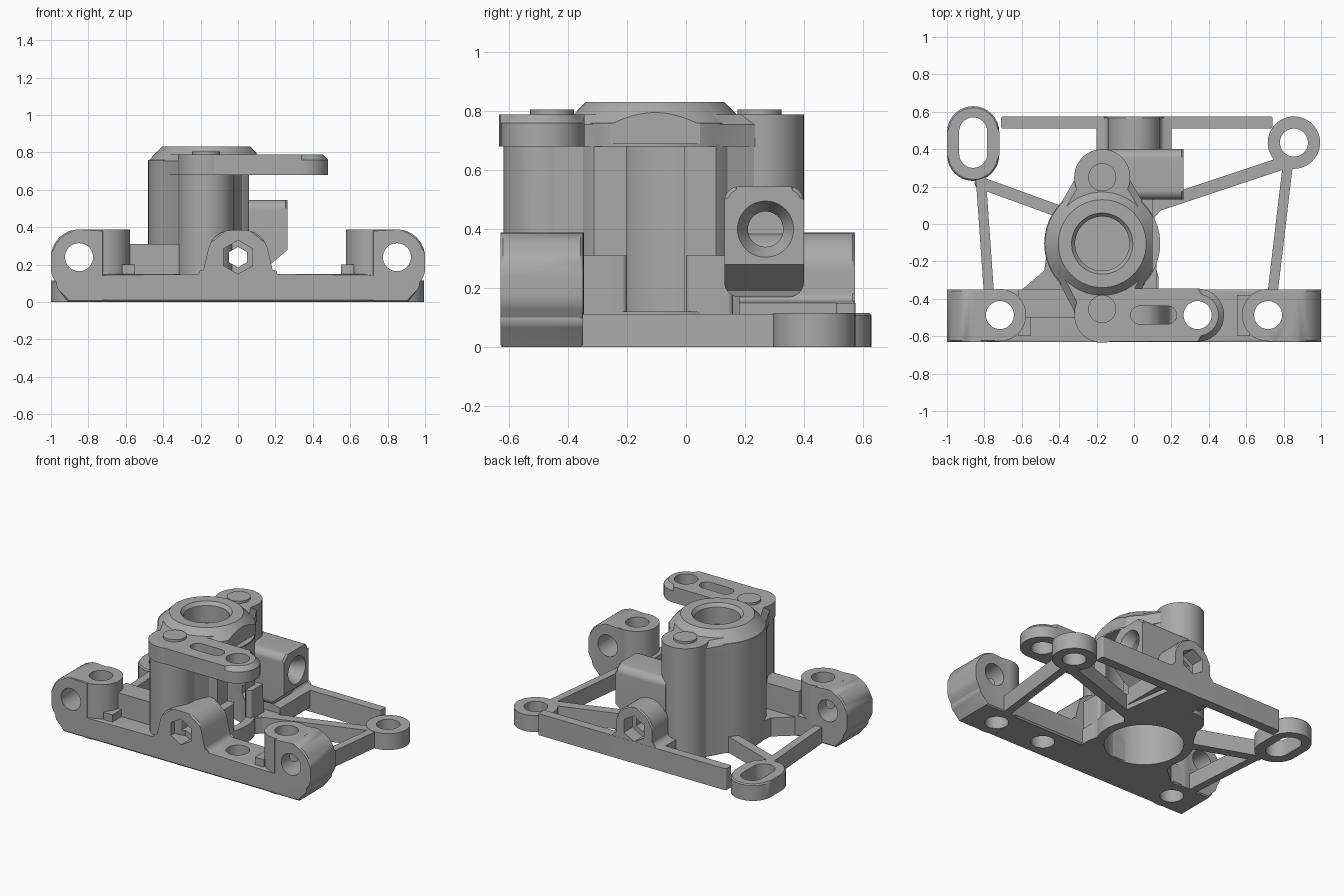
import bpy, bmesh, math
from mathutils import Vector

cube = bpy.data.objects.get("Cube")
if cube:
    bpy.data.objects.remove(cube)

grey = bpy.data.materials.new("plain grey")
grey.use_nodes = True
grey.diffuse_color = (0.4, 0.4, 0.4, 1)
grey.node_tree.nodes["Principled BSDF"].inputs["Base Color"].default_value = (0.4, 0.4, 0.4, 1)

AXES = {"X": lambda u, v, w: (w, u, v), "Y": lambda u, v, w: (u, w, v), "Z": lambda u, v, w: (u, v, w)}


def new_object(name, bm):
    bmesh.ops.recalc_face_normals(bm, faces=bm.faces[:])
    mesh = bpy.data.meshes.new(name)
    bm.to_mesh(mesh)
    bm.free()
    obj = bpy.data.objects.new(name, mesh)
    bpy.context.scene.collection.objects.link(obj)
    obj.hide_render = True
    return obj


def loft(lo, hi, a, b, axis="Z", chamfer=0, both=False):
    """Solid between two outlines, with optional chamfered caps."""
    bm = bmesh.new()
    put = AXES[axis]
    low = [bm.verts.new(put(u, v, a)) for u, v in lo]
    top = [bm.verts.new(put(u, v, b)) for u, v in hi]
    caps = [bm.faces.new(top), bm.faces.new(low)]
    for i in range(len(low)):
        j = (i + 1) % len(low)
        bm.faces.new((low[i], low[j], top[j], top[i]))
    if chamfer:
        edges = {e for f in caps[:2 if both else 1] for e in f.edges}
        bmesh.ops.bevel(bm, geom=list(edges), offset=chamfer, segments=1, affect="EDGES")
    return new_object("piece", bm)


def prism(pts, a, b, axis="Z", chamfer=0, both=False):
    return loft(pts, pts, a, b, axis, chamfer, both)


def ring(u, v, r, n=48):
    turn = math.pi / 2
    return [(u + r * math.cos(turn + 2 * math.pi * i / n), v + r * math.sin(turn + 2 * math.pi * i / n))
            for i in range(n)]


def drum(u, v, r, a, b, axis="Z", n=48, r2=None, chamfer=0):
    return loft(ring(u, v, r, n), ring(u, v, r if r2 is None else r2, n), a, b, axis, chamfer)


def rounded(corners, n=8):
    """Outline whose corners are (u, v, radius)."""
    out = []
    for i, (u, v, r) in enumerate(corners):
        p = Vector((u, v))
        d1 = (Vector(corners[i - 1][:2]) - p).normalized()
        d2 = (Vector(corners[(i + 1) % len(corners)][:2]) - p).normalized()
        if r == 0:
            out.append((u, v))
            continue
        half = d1.angle(d2) / 2
        centre = p + (d1 + d2).normalized() * (r / math.sin(half))
        s = p + d1 * (r / math.tan(half)) - centre
        e = p + d2 * (r / math.tan(half)) - centre
        for k in range(n + 1):
            q = centre + s.lerp(e, k / n).normalized() * r
            out.append((q.x, q.y))
    return out


def rect(u0, u1, v0, v1, r=0):
    return rounded([(u0, v0, r), (u1, v0, r), (u1, v1, r), (u0, v1, r)])


def slot(u0, v0, u1, v1, r, n=16):
    """Outline of a bar with round ends."""
    base = math.atan2(v1 - v0, u1 - u0)
    out = []
    for u, v, start in ((u1, v1, base - math.pi / 2), (u0, v0, base + math.pi / 2)):
        for k in range(n + 1):
            t = start + math.pi * k / n
            out.append((u + r * math.cos(t), v + r * math.sin(t)))
    return out


def box(x0, x1, y0, y1, z0, z1, r=0):
    return prism(rect(x0, x1, y0, y1, r), z0, z1)


def boolean(obj, others, operation):
    if not others:
        return
    for o in others:
        m = obj.modifiers.new("bool", "BOOLEAN")
        m.object, m.operation, m.solver = o, operation, "EXACT"
    bpy.context.view_layer.update()
    mesh = bpy.data.meshes.new_from_object(obj.evaluated_get(bpy.context.evaluated_depsgraph_get()))
    obj.modifiers.clear()
    obj.data = mesh


def part(name, pieces, cuts):
    obj = pieces[0]
    boolean(obj, pieces[1:], "UNION")
    boolean(obj, cuts, "DIFFERENCE")
    for p in pieces[1:]:
        bpy.data.objects.remove(p)
    obj.name = obj.data.name = name
    obj.data.materials.clear()
    obj.data.materials.append(grey)
    obj.hide_render = False
    bpy.ops.object.select_all(action="DESELECT")
    obj.select_set(True)
    bpy.context.view_layer.objects.active = obj
    bpy.ops.object.shade_smooth_by_angle(angle=math.radians(28))
    return obj


FY, BY = -0.63, -0.35          # front bar depth
MY = -0.487                    # front bar centre line
HX, HY = -0.17, -0.105         # hub axis

# Shared cutters: vertical bores, cross holes and nut pockets
bore = drum(HX, HY, 0.25, -0.1, 0.68, n=64)
hex_rod = drum(0, 0.24, 0.055, -1, 1, "Y", 6)
hex_front = drum(0, 0.24, 0.09, -0.7, -0.53, "Y", 6)
hex_back = drum(0, 0.24, 0.09, 0.48, 0.7, "Y", 6)
arm_hole = drum(0.34, MY, 0.075, -0.1, 1)
bar_holes = [drum(s * 0.717, MY, 0.075, -0.1, 1) for s in (-1, 1)]
cross_holes = [drum(s * 0.85, 0.24, 0.075, -1, 0, "Y") for s in (-1, 1)]
window = box(0.06, 0.5, -0.5, 0.13, 0.12, 0.68)
lid_trim = box(0.1, 0.5, -0.5, 0.5, 0.6, 1)

# Front bar with a tower at each end and a nut boss in the middle
half = [(0.14, 0.15, 0.06), (0.14, 0.385, 0.135)]
outline = [(-0.91, 0, 0), (0.91, 0, 0), (0.97, 0.08, 0.05), (0.97, 0.15, 0), (0.19, 0.15, 0.04),
           (0.135, 0.385, 0.13), (-0.135, 0.385, 0.13), (-0.19, 0.15, 0.04), (-0.97, 0.15, 0), (-0.97, 0.08, 0.05)]
pieces = [prism(rounded(outline), FY, BY, "Y", 0.01, True)]
for s in (-1, 1):
    tower = [(s * 0.717, 0, 0), (s * 0.91, 0, 0), (s, 0.15, 0.1), (s, 0.388, 0.148), (s * 0.717, 0.388, 0)]
    pieces += [prism(rounded(tower), FY, BY, "Y", 0.008, True),
               drum(s * 0.717, MY, 0.14, 0, 0.388, chamfer=0.008),
               box(min(s * 0.55, s * 0.62), max(s * 0.55, s * 0.62), FY + 0.03, BY - 0.03, 0.1, 0.2)]
part("front_bar", pieces, bar_holes + cross_holes + [arm_hole, hex_rod, hex_front])

# Wall joining the left-hand tower to the hub
part("tower_wall", [box(-0.62, -0.3, -0.5, BY, 0, 0.31, 0.01),
                    prism([(-0.61, BY - 0.01), (-0.3, -0.42), (-0.3, -0.1), (-0.46, -0.1), (-0.48, -0.25)], 0, 0.13)],
     [bore])

# Rear frame: ears, thin struts and rear rail
ear_left = prism(slot(-0.86, 0.37, -0.86, 0.49, 0.14), 0, 0.115, chamfer=0.008)
ear_right = drum(0.855, 0.435, 0.14, 0, 0.115, chamfer=0.008)
floor = prism([(-0.3, 0), (-0.3, 0.25), (-0.14, 0.4), (-0.14, 0.55), (0.14, 0.55), (0.2, 0.14), (0.08, 0)], 0, 0.11)
front_floor = prism([(-0.4, -0.45), (0.13, -0.45), (0.13, -0.28), (0.08, -0.1), (-0.4, -0.1)], 0, 0.11)
pieces = [drum(HX, HY, 0.308, 0, 0.12), floor, front_floor, ear_left, ear_right,
          box(-0.71, 0.74, 0.51, 0.575, 0, 0.15, 0.01)]
for x0, y0, x1, y1, w in ((-0.82, 0.26, -0.775, -0.38, 0.027), (-0.82, 0.22, -0.38, 0.06, 0.032),
                          (0.825, 0.34, 0.74, -0.38, 0.027), (0.78, 0.32, 0.06, 0.08, 0.034)):
    pieces.append(prism(slot(x0, y0, x1, y1, w), 0, 0.112, chamfer=0.008))
ear_slot = prism(slot(-0.86, 0.375, -0.86, 0.495, 0.075), -0.1, 0.3)
ear_hole = drum(0.855, 0.435, 0.075, -0.1, 0.3)
part("rear_frame", pieces, [bore, ear_slot, ear_hole])

# Rear nut boss
boss = [(-0.2, 0.03, 0), (0.2, 0.03, 0), (0.2, 0.15, 0), (0.14, 0.16, 0.03), (0.14, 0.388, 0.135),
        (-0.14, 0.388, 0.135), (-0.14, 0.16, 0.03), (-0.2, 0.15, 0)]
part("rear_boss", [prism(rounded(boss), 0.18, 0.574, "Y", 0.008)], [bore, hex_rod, hex_back])

# Hub body with a front and a rear lobe
pieces = [drum(HX, HY, 0.31, 0, 0.69, n=64)]
for s, y in ((-1, -0.47), (1, 0.25)):
    inner = HY + s * 0.15
    pieces += [drum(HX, y, 0.15, 0, 0.71),
               prism([(HX - 0.14, y), (HX - 0.26, inner), (HX + 0.23, inner), (HX + 0.14, y)], 0, 0.7)]
pieces += [box(-0.04, 0.055, -0.38, -0.15, 0, 0.31)]
part("hub_body", pieces, [bore, window, hex_rod])

# Ledges beside the hub window
part("window_ledges", [box(0.02, 0.12, -0.38, -0.2, 0, 0.31, 0.02), box(0.02, 0.1, 0, 0.16, 0, 0.31, 0.02)],
     [bore, hex_rod])

# Hub lid with sloped rim and chamfered lobes
pieces = [drum(HX, HY, 0.31, 0.68, 0.76, n=64), drum(HX, HY, 0.31, 0.755, 0.832, n=64, r2=0.235)]
for s, y in ((-1, -0.485), (1, 0.25)):
    inner = HY + s * 0.15
    pieces += [drum(HX, y, 0.15, 0.68, 0.79, chamfer=0.035),
               prism([(HX - 0.14, y), (HX - 0.26, inner), (HX + 0.26, inner), (HX + 0.14, y)],
                     0.68, 0.79, chamfer=0.035)]
lid_bore = drum(HX, HY, 0.145, 0.5, 1, n=64)
lid_sink = drum(HX, HY, 0.13, 0.79, 0.85, n=64, r2=0.178)
part("hub_lid", pieces, [lid_trim, lid_bore, lid_sink])

# Pin heads on the lobes
for name, y in (("front_pin", -0.455), ("rear_pin", 0.25)):
    part(name, [drum(HX, y, 0.075, 0.74, 0.806, chamfer=0.012)], [])

# Side arm with slot and hole
arm_slot = prism(slot(0.03, MY, 0.18, MY, 0.048), 0.6, 1)
part("side_arm", [prism(slot(HX, MY, 0.34, MY, 0.142), 0.68, 0.79, chamfer=0.03)], [arm_slot, arm_hole])

# Side block with a countersunk port and sloped underside
block = prism(rect(0.13, 0.4, 0.17, 0.545, 0.05), -0.12, 0.265, "X", 0.012)
slope = prism([(0.15, 0.16), (0.4, 0.16), (0.4, 0.42), (0.265, 0.28), (0.16, 0.19)], 0, 0.6, "Y")
port = drum(0.27, 0.4, 0.06, 0.04, 0.3, "X")
port_sink = drum(0.27, 0.4, 0.06, 0.2, 0.27, "X", r2=0.098)
part("side_block", [block], [bore, slope, port, port_sink, hex_rod])

# Remove the cutters
for o in [o for o in bpy.data.objects if o.name.startswith("piece")]:
    bpy.data.objects.remove(o)
